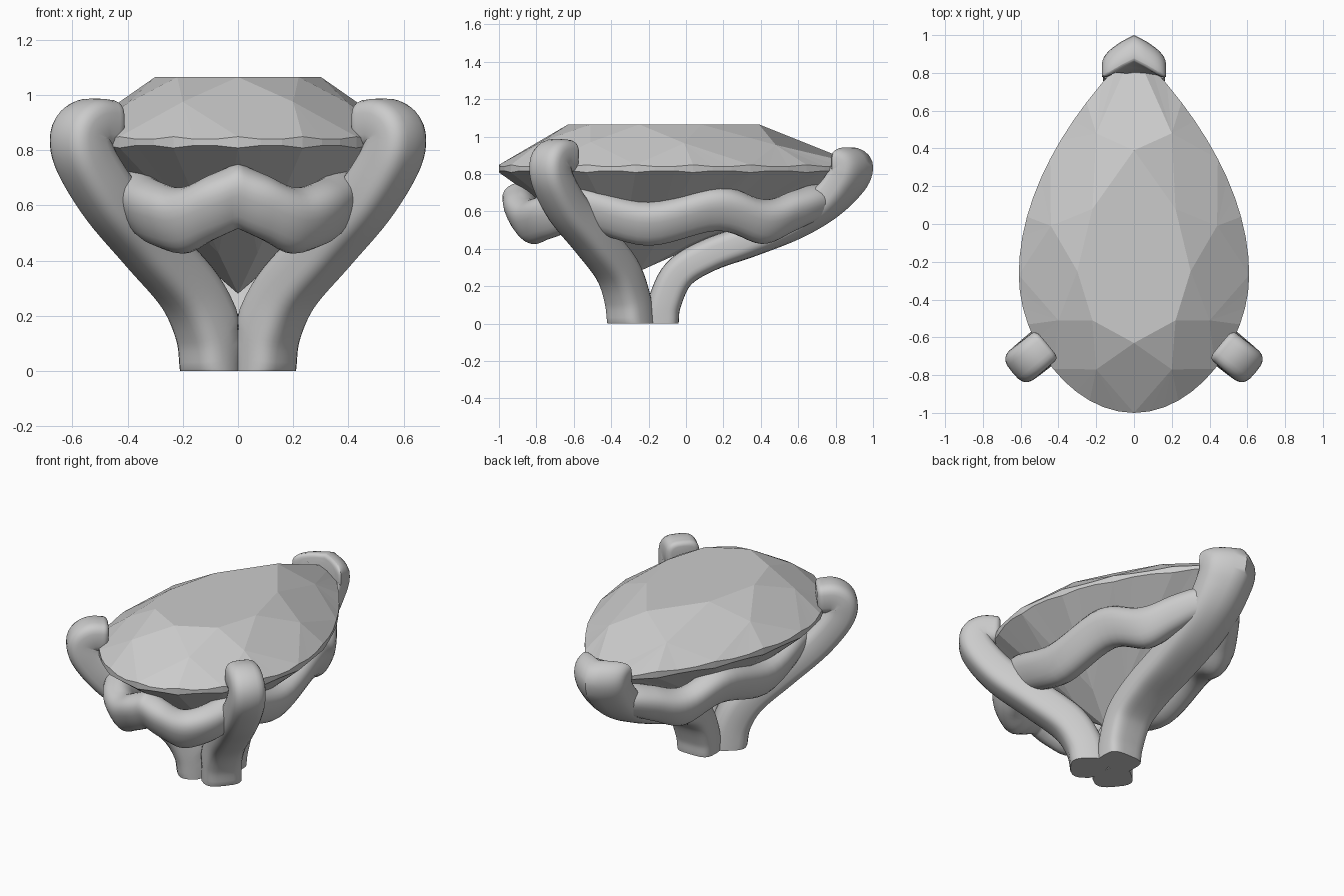
import bpy, bmesh, math
from mathutils import Vector as V

if "Cube" in bpy.data.objects:
    bpy.data.objects.remove(bpy.data.objects["Cube"])

Z = V((0, 0, 1))


def finish(name, bm, smooth=True, mirror=False):
    bmesh.ops.recalc_face_normals(bm, faces=bm.faces)
    me = bpy.data.meshes.new(name)
    bm.to_mesh(me)
    bm.free()
    ob = bpy.data.objects.new(name, me)
    bpy.context.collection.objects.link(ob)
    if smooth:
        bpy.ops.object.select_all(action='DESELECT')
        ob.select_set(True)
        bpy.context.view_layer.objects.active = ob
        bpy.ops.object.shade_smooth_by_angle(angle=math.radians(50))
    if mirror:
        m = ob.modifiers.new("mirror", 'MIRROR')
        m.merge_threshold = 0.0005
    return ob


def spline(pts, n=6):
    """Catmull-Rom samples through the control points."""
    p = [V(q) for q in pts]
    p = [2 * p[0] - p[1]] + p + [2 * p[-1] - p[-2]]
    out = []
    for i in range(1, len(p) - 2):
        a, b, c, d = p[i - 1:i + 3]
        for k in range(n):
            t = k / n
            out.append(0.5 * (2 * b + (c - a) * t + (2 * a - 5 * b + 4 * c - d) * t * t
                              + (3 * b - a - 3 * c + d) * t ** 3))
    return out + [p[-2]]


def sweep(path, axes, size, power, warp=None, round_tip=0.0, n=24, caps=True):
    """Loft a superellipse along a path; axes(t) gives the two section directions."""
    bm = bmesh.new()
    rows = []
    last = len(path) - 1
    stations = []
    for i, c in enumerate(path):
        t = (path[min(i + 1, last)] - path[max(i - 1, 0)]).normalized()
        stations.append((c, t, i / last, 1.0))
    if round_tip:
        c, t, f, _ = stations[-1]
        for a in (30, 55, 75):
            r = math.radians(a)
            stations.append((c + t * round_tip * math.sin(r), t, 1.0,
                             0.65 + 0.35 * math.cos(r)))
    for c, t, f, k in stations:
        u, v = axes(t)
        w, h = size(f)
        row = []
        for j in range(n):
            a = 2 * math.pi * j / n
            ca, sa = math.cos(a), math.sin(a)
            x = math.copysign(abs(ca) ** (2 / power), ca)
            y = math.copysign(abs(sa) ** (2 / power), sa)
            q = c + u * x * w * k + v * y * h * k
            if warp:
                q = warp(q, x * k, f)
            row.append(bm.verts.new(q))
        rows.append(row)
    for a, b in zip(rows, rows[1:]):
        for j in range(n):
            bm.faces.new((a[j], a[(j + 1) % n], b[(j + 1) % n], b[j]))
    if caps:
        bm.faces.new(rows[0])
        bm.faces.new(rows[-1])
    return bm, rows


def bezier(a, b, c, d, n):
    a, b, c, d = map(V, (a, b, c, d))
    return [a * (1 - t) ** 3 + 3 * b * t * (1 - t) ** 2 + 3 * c * t * t * (1 - t) + d * t ** 3
            for t in (i / n for i in range(n))]


# Pear-cut stone: table, crown kites, thin scalloped girdle, pavilion
half = (bezier((0, -1), (.33, -1), (.61, -.62), (.61, -.27), 12)
        + bezier((.61, -.27), (.61, .14), (.37, .56), (0, .93), 12) + [V((0, .93))])
outline = half + [V((-p.x, p.y)) for p in half[-2:0:-1]]
N = len(outline)
table_half = [(0, -.63), (.22, -.51), (.30, -.25), (.22, .08), (0, .39)]
mid_half = [(.20, -.77, .975), (.40, -.51, .97), (.44, -.01, .965), (.20, .48, .955)]
table_pts = table_half + [(-x, y) for x, y in table_half[3:0:-1]]
mid_pts = mid_half + [(-x, y, z) for x, y, z in mid_half[::-1]]

bm = bmesh.new()
wave = [0.006 * math.cos(2 * math.pi * i / 3) for i in range(N)]
top = [bm.verts.new((p.x, p.y, .843 + w)) for p, w in zip(outline, wave)]
bot = [bm.verts.new((p.x, p.y, .814 - w)) for p, w in zip(outline, wave)]
table = [bm.verts.new((x, y, 1.065)) for x, y in table_pts]
mids = [bm.verts.new(p) for p in mid_pts]
culet_co = V((0, -.25, .28))
culet = bm.verts.new(culet_co)
lows = []
for i in range(8):
    q = outline[6 * i + 3]
    lows.append(bm.verts.new(culet_co.lerp(V((q.x, q.y, .81)), .3) - Z * .012))
bm.faces.new(table)
for i in range(N):
    j = (i + 1) % N
    s = i // 6
    bm.faces.new((top[i], top[j], bot[j], bot[i]))
    bm.faces.new((top[i], top[j], mids[s]))
    bm.faces.new((bot[i], bot[j], lows[s]))
for i in range(8):
    bm.faces.new((table[i], table[(i + 1) % 8], mids[i]))
    bm.faces.new((table[i], mids[i - 1], top[6 * i], mids[i]))
    bm.faces.new((culet, lows[i - 1], bot[6 * i], lows[i]))
finish("pear_stone", bm, smooth=False)

# Two front prongs, mirrored, with the tips hooked over the stone
side = V((.64, .77, 0))
path = spline([(.085, -.295, 0), (.105, -.315, .14), (.175, -.37, .29), (.315, -.495, .45),
               (.455, -.63, .61), (.55, -.71, .76), (.57, -.725, .85),
               (.535, -.698, .893), (.48, -.652, .893)])
bm, rows = sweep(path, lambda t: (side, side.cross(t).normalized()),
                 lambda f: (.113 - .016 * f, .108 - .018 * f), 3.2, round_tip=.025)
for v in rows[0]:
    v.co.z = 0
for v in bm.verts:
    v.co.x = max(v.co.x, 0)
    v.co.z = max(v.co.z, 0)
finish("front_prongs", bm, mirror=True)

# Back prong, opening into a chevron that wraps the stone's point
path = spline([(0, -.13, 0), (0, -.115, .11), (0, -.04, .265), (0, .12, .365), (0, .35, .445),
               (0, .58, .535), (0, .76, .64), (0, .885, .76), (0, .917, .835),
               (0, .895, .858), (0, .875, .86)])


def chevron(q, x, f):
    k = max(0, min(1, (f - .3) / .4))
    return q - V((0, .10 * k * (math.sqrt(x * x + .003) - .055), 0))


bm, rows = sweep(path, lambda t: (V((1, 0, 0)), V((1, 0, 0)).cross(t).normalized()),
                 lambda f: (.115 + .055 * min(1, f * 1.3), .09 - .008 * f), 3.6, chevron,
                 round_tip=.02, n=40)
for v in rows[0]:
    v.co.z = 0
for v in bm.verts:
    v.co.z = max(v.co.z, 0)
finish("back_prong", bm)

# Wavy gallery rail under the girdle, mirrored across the centre
path = spline([(0, -.88, .635), (.10, -.87, .59), (.20, -.825, .545), (.305, -.73, .575),
               (.365, -.54, .615), (.385, -.20, .535), (.345, .17, .615), (.26, .41, .545),
               (.17, .57, .60), (.09, .68, .645), (0, .76, .66)])
ct, st = math.cos(math.radians(25)), math.sin(math.radians(25))


def rail_axes(t):
    out = t.cross(Z).normalized()
    return out * ct - Z * st, Z * ct + out * st


bm, rows = sweep(path, rail_axes, lambda f: (.09, .12 - .04 * max(0, f - .7) / .3), 2.5, caps=False)
for v in rows[0] + rows[-1]:
    v.co.x = 0
for v in bm.verts:
    v.co.x = max(v.co.x, 0)
finish("gallery_rail", bm, mirror=True)
